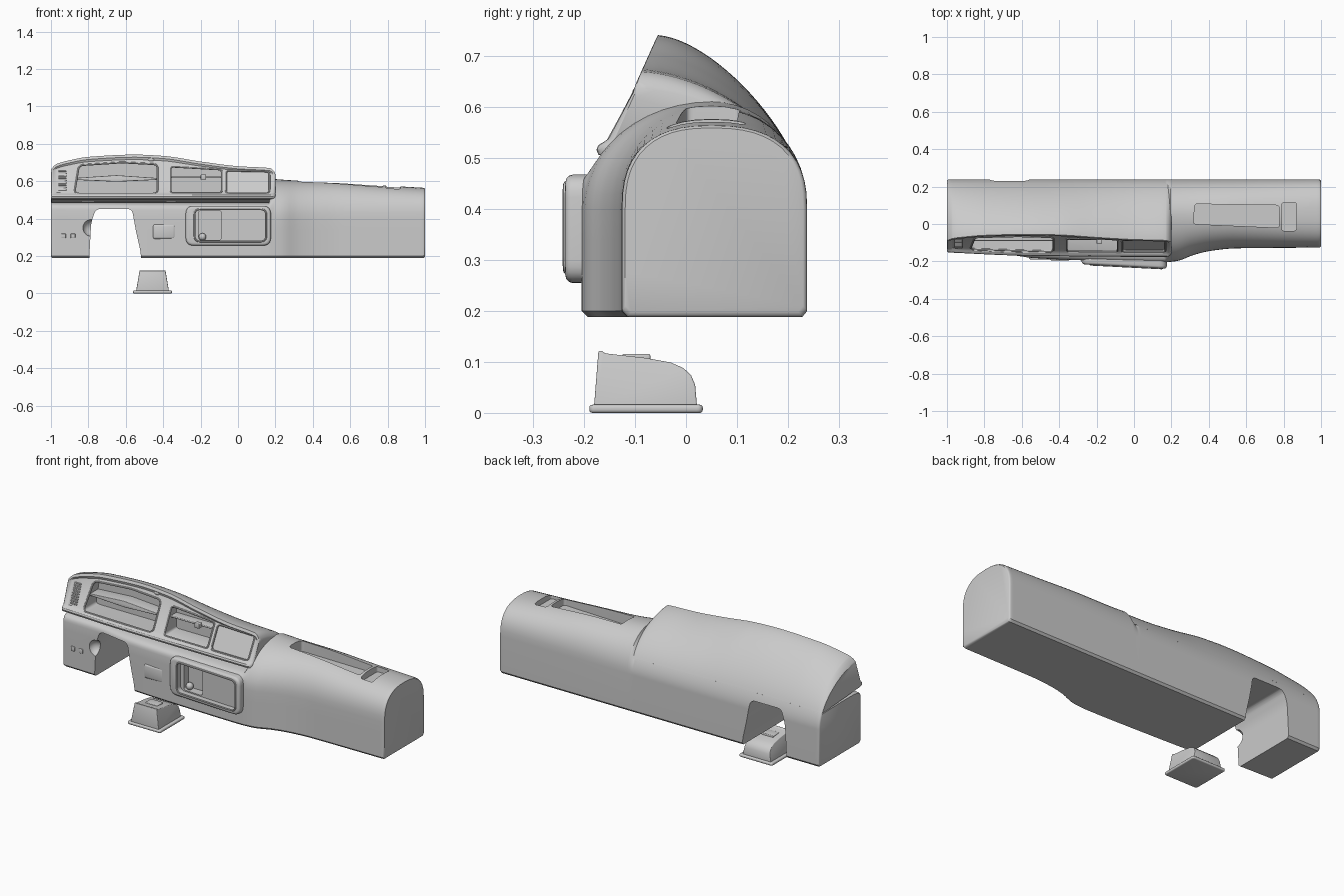
import bpy, bmesh, math
from mathutils import Vector

if "Cube" in bpy.data.objects:
    bpy.data.objects.remove(bpy.data.objects["Cube"])


def interp(x, tab):
    """Smooth interpolation through (x, value) knots."""
    if x <= tab[0][0]: return tab[0][1]
    if x >= tab[-1][0]: return tab[-1][1]
    sl = [(b[1] - a[1]) / (b[0] - a[0]) for a, b in zip(tab, tab[1:])]
    tan = [sl[0]] + [0 if a * b <= 0 else 2 * a * b / (a + b) for a, b in zip(sl, sl[1:])] + [sl[-1]]
    i = max(k for k in range(len(sl)) if tab[k][0] <= x)
    h = tab[i + 1][0] - tab[i][0]
    t = (x - tab[i][0]) / h
    return ((2*t**3 - 3*t*t + 1) * tab[i][1] + (t**3 - 2*t*t + t) * h * tan[i]
            + (3*t*t - 2*t**3) * tab[i + 1][1] + (t**3 - t*t) * h * tan[i + 1])


def make(name, verts, faces):
    me = bpy.data.meshes.new(name)
    bm = bmesh.new()
    vs = [bm.verts.new(v) for v in verts]
    for f in faces:
        bm.faces.new([vs[i] for i in f])
    bmesh.ops.recalc_face_normals(bm, faces=bm.faces)
    bm.to_mesh(me)
    bm.free()
    ob = bpy.data.objects.new(name, me)
    bpy.context.collection.objects.link(ob)
    return ob


def skin(name, rings):
    n, m = len(rings[0]), len(rings)
    faces = [(r*n + i, r*n + (i+1) % n, (r+1)*n + (i+1) % n, (r+1)*n + i)
             for r in range(m - 1) for i in range(n)]
    faces += [tuple(range(n)), tuple(range((m-1)*n, m*n))]
    return make(name, [p for r in rings for p in r], faces)


def loft(name, section, xs):
    """Skin yz sections along x, with slightly rounded ends."""
    rings = []
    for x in xs:
        e = min(x - xs[0], xs[-1] - x)
        s = 0.96 + 0.04 * math.sqrt(max(0, 1 - (1 - min(e / 0.014, 1)) ** 2))
        pts = section(x)
        cy, cz = 0.04, sum(p[1] for p in pts) / len(pts)
        rings.append([(x, cy + (y - cy) * s, cz + (z - cz) * s) for y, z in pts])
    return skin(name, rings)


def rounded(corners, r, n=6):
    out, k = [], len(corners)
    for i in range(k):
        p, a, b = (Vector(corners[j % k]) for j in (i, i - 1, i + 1))
        s, e = p + (a - p).normalized() * r, p + (b - p).normalized() * r
        for j in range(n + 1):
            t = j / n
            out.append(tuple(s * (1-t)**2 + p * 2*t*(1-t) + e * t*t))
    return out


def rect(x0, x1, z0, z1, r):
    return rounded([(x0, z0), (x1, z0), (x1, z1), (x0, z1)], r)


def prism(name, poly, a, b, axis='y'):
    val = lambda f, u, v: f(u, v) if callable(f) else f
    put = {'x': lambda u, v, t: (t, u, v), 'y': lambda u, v, t: (u, t, v), 'z': lambda u, v, t: (u, v, t)}[axis]
    return skin(name, [[put(u, v, val(f, u, v)) for u, v in poly] for f in (a, b)])


def apply(ob, kind, **props):
    m = ob.modifiers.new(kind, kind)
    for k, v in props.items():
        setattr(m, k, v)
    bpy.context.view_layer.objects.active = ob
    bpy.ops.object.modifier_apply(modifier=m.name)


def cut(cutter, *targets):
    cutter.hide_render = True
    for t in targets:
        apply(t, 'BOOLEAN', operation='DIFFERENCE', solver='EXACT', object=cutter)
    bpy.data.objects.remove(cutter)


def bevel(ob, w, seg=3):
    apply(ob, 'BEVEL', width=w, segments=seg, limit_method='ANGLE', angle_limit=0.7)
    return ob


def box(name, x0, x1, y0, y1, z0, z1, w=0.004):
    return bevel(prism(name, [(x0, z0), (x1, z0), (x1, z1), (x0, z1)], y0, y1), w)


def rim(name, poly, yf, r=0.006):
    cu = bpy.data.curves.new(name, 'CURVE')
    cu.dimensions, cu.bevel_depth, cu.bevel_resolution = '3D', r, 2
    sp = cu.splines.new('POLY')
    sp.points.add(len(poly) - 1)
    for p, (x, z) in zip(sp.points, poly):
        p.co = (x, yf(x, z), z, 1)
    sp.use_cyclic_u = True
    bpy.context.collection.objects.link(bpy.data.objects.new(name, cu))


# Shape controls along x
HOOD_TOP = [(-1, .665), (-.97, .692), (-.9, .712), (-.8, .73), (-.55, .742), (-.4, .735),
            (-.2, .705), (0, .68), (.17, .67), (.19, .657), (.2, .64)]
HOOD_LIP = [(-1, -.148), (-.6, -.165), (.18, -.172), (.2, -.16)]
BODY_FRONT = [(-1, -.138), (-.8, -.145), (-.56, -.18), (-.25, -.195), (.15, -.205), (.23, -.198),
              (.32, -.165), (.42, -.142), (.55, -.13), (1, -.126)]
BODY_TOP = [(.15, .615), (.3, .604), (.5, .597), (.75, .579), (1, .564)]
BACK = 0.238


def hood_back(x, t):
    zt = interp(x, HOOD_TOP)
    yt = -.055 - (.742 - zt) * .45
    P = [(yt, zt), (.055, zt - .008), (BACK, .54), (BACK, .40)]
    w = ((1-t)**3, 3*t*(1-t)**2, 3*t*t*(1-t), t**3)
    return tuple(sum(a * p[k] for a, p in zip(w, P)) for k in (0, 1))


def face_ends(x):
    yt, zt = hood_back(x, 0)
    return (interp(x, HOOD_LIP) + .01, .532), (yt - .007, zt - .014)


def face_y(x, z):
    (y0, z0), (y1, z1) = face_ends(x)
    return y0 + (y1 - y0) * (z - z0) / (z1 - z0) + .01


def hood_section(x):
    yb, d = interp(x, HOOD_LIP), .01 * max(0, min(1, (x + 1) / .03, (.2 - x) / .03))
    (y0, z0), (y1, z1) = face_ends(x)
    lo = [(yb + .015, .503), (yb, .507), (yb - .004, .517), (yb, .526), (y0, z0)]
    face = [(y0 + (y1 - y0) * k + d * .9, z0 + (z1 - z0) * k - d * .1) for k in (.06, .94)]
    return lo + face + [(y1, z1)] + [hood_back(x, .8 * k / 20) for k in range(21)]


def quarter(yc, zc, ry, rz, n, back=False):
    pts = []
    for k in range(13):
        a = math.pi / 2 * k / 12
        c, s = max(0, math.cos(a)) ** (2 / n), math.sin(a) ** (2 / n)
        pts.append((yc + ry * s, zc + rz * c) if back else (yc - ry * c, zc + rz * s))
    return pts


def body_section(x):
    yf, zt = interp(x, BODY_FRONT), interp(x, BODY_TOP)
    n = interp(x, [(.2, 2), (1, 2.5)])
    low = quarter(.05, .40, .05 - yf, .088, 6) + [(.05, .488)] + \
        [hood_back(x, .79 + .21 * k / 11) for k in range(12)]
    arch = quarter(.05, .40, .05 - yf, zt - .40, n) + quarter(.05, .40, BACK - .05, zt - .40, n, True)
    w = interp(x, [(.165, 0), (.195, 1)])
    mid = [(a[0] + (b[0] - a[0]) * w, a[1] + (b[1] - a[1]) * w) for a, b in zip(low, arch)]
    return [(yf + .012, .188), (yf, .2), (yf, .27), (yf, .34)] + mid + [(BACK, .2), (BACK - .01, .188)]


def stations(a, b, step, extra=()):
    n = round((b - a) / step)
    xs = {round(a + (b - a) * k / n, 4) for k in range(n + 1)}
    return sorted(xs | {round(v, 4) for e in (.003, .007, .014) for v in (a + e, b - e)} | set(extra))


body = loft("dashboard_body", body_section, stations(-1, 1, .025, (.165, .17, .18, .19, .195)))
hood = loft("instrument_hood", hood_section, stations(-1, .2, .025, (-.97, .17)))

# Knee opening and column notch
knee = [(-.80, .1), (-.515, .1), (-.52, .22), (-.545, .33), (-.567, .452), (-.76, .452), (-.785, .38)]
cut(prism("knee_cutter", rounded(knee, .028), -.4, .4), body)
bpy.ops.mesh.primitive_uv_sphere_add(segments=24, ring_count=16, radius=.045, location=(-.785, -.15, .35))
cut(bpy.context.object, body)

# Hood recesses
gauge = rounded([(-.875, .533), (-.43, .533), (-.43, .69), (-.62, .70), (-.85, .685)], .025)
centre = rounded([(-.36, .537), (-.087, .537), (-.087, .662), (-.36, .678)], .015)
panel = rounded([(-.065, .535), (.168, .535), (.168, .652), (-.065, .657)], .02)
for nm, poly, depth in (("gauge", gauge, -.02), ("centre", centre, -.035),
                        ("side_panel", panel, lambda x, z: face_y(x, z) + .012)):
    cut(prism(nm + "_cutter", poly, -.4, depth), hood)
    rim(nm + "_rim", poly, face_y, .005)

# Fittings inside the hood
lens = [(-.872, .607), (-.65, .597), (-.432, .607), (-.432, .617), (-.65, .632), (-.872, .617)]
bevel(prism("gauge_shelf", lens, -.09, -.01), .003)
box("centre_shelf", -.362, -.085, -.085, -.03, .616, .626)
box("centre_lever", -.2, -.17, -.105, -.08, .608, .636)
for k in range(9):
    z = .55 + k * .0125
    y = face_y(-.94, z)
    box(f"vent_slat_{k}", -.96, -.918, y - .006, y + .01, z, z + .006, .002)
bpy.ops.mesh.primitive_uv_sphere_add(segments=20, ring_count=12, radius=1, location=(-.465, face_y(-.465, .715), .715))
bpy.context.object.name = "hood_button"
bpy.context.object.scale = (.018, .008, .01)

# Centre console pod with pocket
pod_y = lambda x, z: -.215 - (x + .28) * .052
pod = bevel(prism("console_pod", rect(-.28, .176, .255, .468, .045), pod_y, -.12), .014)
inner = rect(-.232, .15, .278, .45, .03)
cut(prism("pod_cutter", inner, -.4, lambda x, z: pod_y(x, z) + .035), pod, body)
cut(prism("pocket_cutter", rect(-.21, -.09, .285, .443, .015), -.4, -.14), pod, body)
rim("pod_rim", inner, pod_y, .005)
bpy.ops.mesh.primitive_uv_sphere_add(segments=20, ring_count=12, radius=.02, location=(-.19, -.16, .302))
bpy.context.object.name = "pocket_knob"

# Top trays on the right
tray = rounded([(.318, .0), (.776, -.02), (.776, .1), (.325, .107)], .015)
cut(prism("tray_cutter", tray, .535, .8, 'z'), body)
cut(prism("end_tray_cutter", rect(.79, .868, -.037, .116, .015), .54, .8, 'z'), body)

# Small raised pads on the lower front
box("column_pad", -.455, -.335, -.194, -.16, .29, .37, .012)
for k in range(2):
    box(f"switch_{k}", -.945 + k * .05, -.92 + k * .05, -.146, -.12, .295, .32, .004)

# Separate pedestal on the ground
side = [(-.181, .008), (-.172, .122), (-.164, .122), (-.16, .117), (-.08, .108), (-.03, .099), (-.005, .088),
        (.01, .074), (.018, .055), (.022, .008)]
half = lambda s: lambda y, z: -.457 + s * (.09 - .17 * z)
bevel(prism("pedestal", side, half(-1), half(1), 'x'), .005)
bevel(prism("pedestal_flange", rect(-.561, -.353, -.19, .033, .012), 0, .016, 'z'), .006)
box("pedestal_latch", -.495, -.42, -.125, -.07, .095, .116)

# Smooth shading with sharp creases
for ob in list(bpy.context.scene.objects):
    bpy.ops.object.select_all(action='DESELECT')
    ob.select_set(True)
    bpy.context.view_layer.objects.active = ob
    if ob.type == 'CURVE':
        bpy.ops.object.convert(target='MESH')
    bpy.ops.object.shade_smooth_by_angle(angle=math.radians(35))
